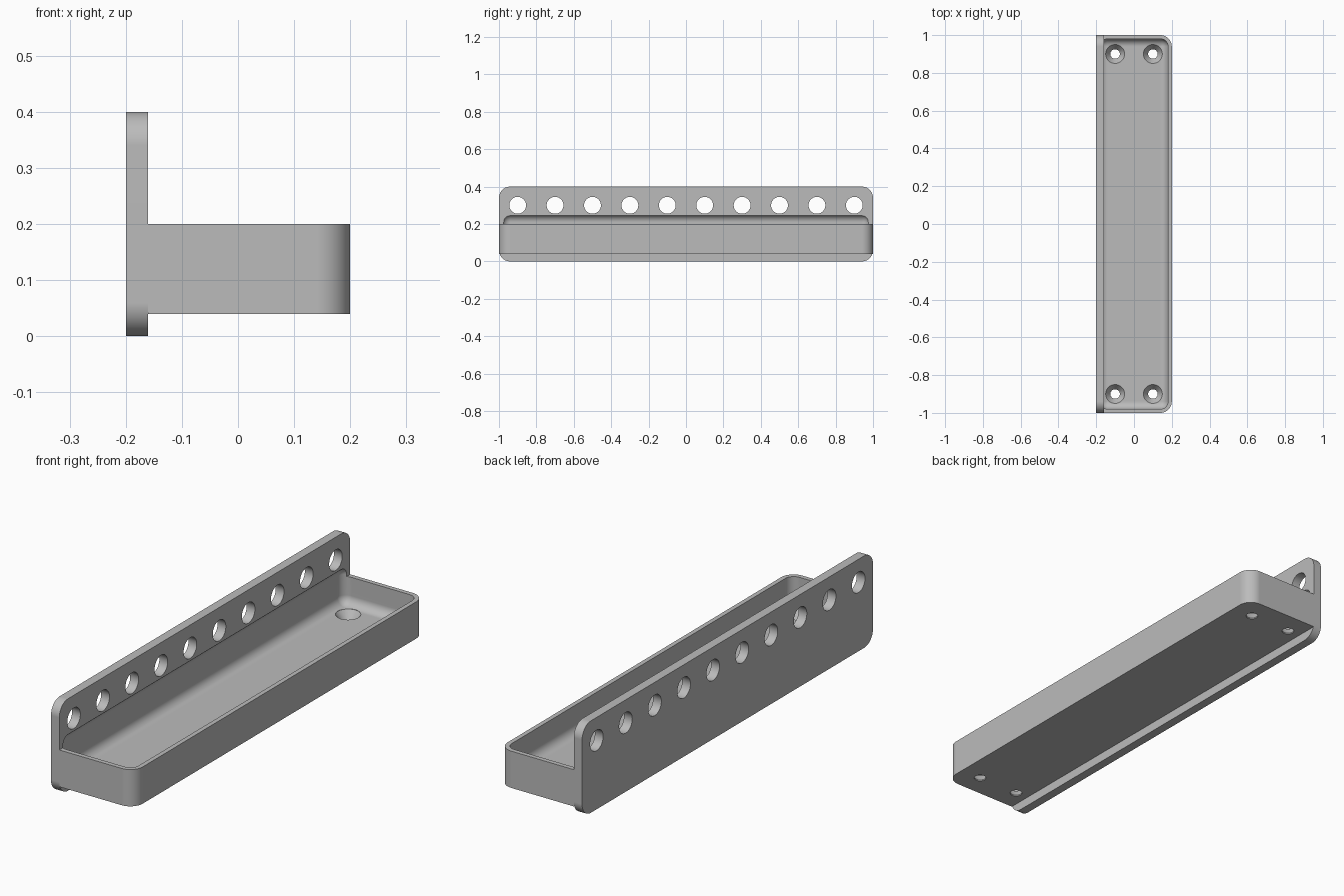
import bpy, bmesh, math
from mathutils import Matrix, Vector

if "Cube" in bpy.data.objects:
    bpy.data.objects.remove(bpy.data.objects["Cube"], do_unlink=True)

grey = bpy.data.materials.new("light_grey")
grey.use_nodes = True
colour = (0.5, 0.5, 0.5, 1)
grey.diffuse_color = colour
grey.node_tree.nodes["Principled BSDF"].inputs["Base Color"].default_value = colour


def make_object(name, bm):
    mesh = bpy.data.meshes.new(name)
    bmesh.ops.recalc_face_normals(bm, faces=bm.faces)
    bm.to_mesh(mesh)
    bm.free()
    mesh.materials.append(grey)
    obj = bpy.data.objects.new(name, mesh)
    bpy.context.collection.objects.link(obj)
    return obj


def rounded_block(name, low, high, radius, rule):
    """Box between two corners, with the edges chosen by the rule rounded."""
    low, high = Vector(low), Vector(high)
    bm = bmesh.new()
    bmesh.ops.create_cube(bm, size=1)
    for v in bm.verts:
        v.co = (low + high) / 2 + v.co * (high - low)
    edges = [e for e in bm.edges
             if rule((e.verts[1].co - e.verts[0].co).normalized(), e.verts[0].co)]
    bmesh.ops.bevel(bm, geom=edges, offset=radius, segments=10, profile=0.5,
                    affect='EDGES', clamp_overlap=False)
    return make_object(name, bm)


def add_cone(bm, matrix, r_bottom, r_top, depth):
    bmesh.ops.create_cone(bm, cap_ends=True, segments=48, radius1=r_bottom,
                          radius2=r_top, depth=depth, matrix=matrix)


def cut(obj, cutters):
    bpy.ops.object.select_all(action='DESELECT')
    bpy.context.view_layer.objects.active = obj
    obj.select_set(True)
    for cutter in cutters:
        mod = obj.modifiers.new("cut", 'BOOLEAN')
        mod.operation = 'DIFFERENCE'
        mod.solver = 'EXACT'
        mod.object = cutter
        bpy.ops.object.modifier_apply(modifier=mod.name)
    bpy.ops.object.shade_smooth_by_angle(angle=math.radians(30))
    obj.modifiers.new("clean_shading", 'WEIGHTED_NORMAL').keep_sharp = True


# Upright back plate and the tray standing out from it
plate = rounded_block("back_plate", (-0.2, -1, 0), (-0.16, 1, 0.4), 0.06,
                      lambda d, p: abs(d.x) > 0.9)
tray = rounded_block("tray", (-0.16, -1, 0.04), (0.2, 1, 0.2), 0.06,
                     lambda d, p: abs(d.z) > 0.9 and p.x > 0)

# Hollow of the tray, which also bites a shallow recess into the plate
hollow = rounded_block("hollow_cutter", (-0.18, -0.98, 0.08), (0.18, 0.98, 0.25),
                       0.04, lambda d, p: True)

# Row of round holes along the plate
bm = bmesh.new()
for i in range(10):
    place = Matrix.Translation((-0.18, -0.9 + 0.2 * i, 0.3))
    add_cone(bm, place @ Matrix.Rotation(math.pi / 2, 4, 'Y'), 0.045, 0.045, 0.2)
plate_holes = make_object("plate_hole_cutter", bm)

# Countersunk screw holes in the tray floor: through hole, then conical seat
places = [(x, y) for x in (-0.1, 0.1) for y in (-0.9, 0.9)]
bm = bmesh.new()
for x, y in places:
    add_cone(bm, Matrix.Translation((x, y, 0.05)), 0.025, 0.025, 0.1)
screw_holes = make_object("screw_hole_cutter", bm)
bm = bmesh.new()
for x, y in places:
    add_cone(bm, Matrix.Translation((x, y, 0.0625)), 0.025, 0.05, 0.035)
seats = make_object("screw_seat_cutter", bm)
bm = bmesh.new()
for x, y in places:
    add_cone(bm, Matrix.Translation((x, y, 0.11)), 0.05, 0.05, 0.06)
seat_clearance = make_object("seat_clearance_cutter", bm)

cut(plate, [hollow, plate_holes])
cut(tray, [hollow, screw_holes, seats, seat_clearance])

for cutter in (hollow, plate_holes, screw_holes, seats, seat_clearance):
    bpy.data.objects.remove(cutter, do_unlink=True)
